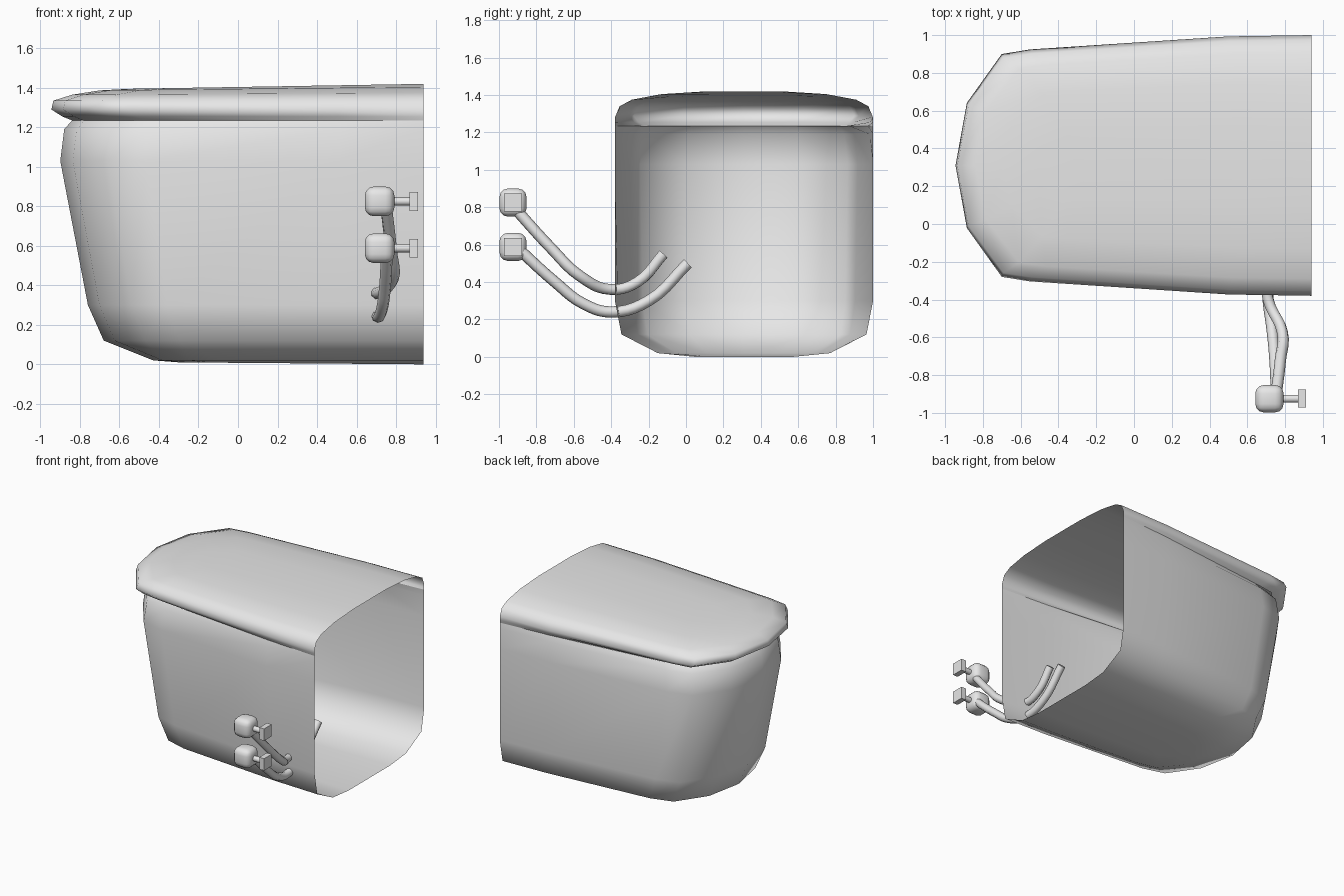
import bpy, bmesh, math
from mathutils import Vector

old = bpy.data.objects.get("Cube")
if old:
    bpy.data.objects.remove(old, do_unlink=True)

OPEN_X, MID_Y, LENGTH = 0.94, 0.31, 1.885

grey = bpy.data.materials.new("light_grey")
grey.use_nodes = True
grey.diffuse_color = (0.8, 0.8, 0.8, 1)
grey.node_tree.nodes["Principled BSDF"].inputs["Base Color"].default_value = (0.8, 0.8, 0.8, 1)


def finish(name, bm, angle=60):
    bmesh.ops.recalc_face_normals(bm, faces=bm.faces)
    mesh = bpy.data.meshes.new(name)
    bm.to_mesh(mesh)
    bm.free()
    mesh.materials.append(grey)
    ob = bpy.data.objects.new(name, mesh)
    bpy.context.collection.objects.link(ob)
    bpy.ops.object.select_all(action='DESELECT')
    ob.select_set(True)
    bpy.context.view_layer.objects.active = ob
    bpy.ops.object.shade_smooth_by_angle(angle=math.radians(angle))
    return ob


def ring(bm, outline, z, tip_x, open_w, end_w, drop):
    """U-shaped row of vertices, open at the +x end."""
    def point(x, f, side):
        t = (OPEN_X - x) / LENGTH
        px = OPEN_X - t * (OPEN_X - tip_x)
        w = f * (open_w + (end_w - open_w) * min(1, t * 1.3))
        return bm.verts.new((px, MID_Y + side * w, z - drop * t))
    front = [point(x, f, -1) for x, f in outline[:-1]]
    back = [point(x, f, 1) for x, f in outline[:-1]]
    return front + [point(*outline[-1], 1)] + back[::-1]


def shell(name, outline, rows):
    """Loft the rows and close the last one with strips across its width."""
    bm = bmesh.new()
    rings = [ring(bm, outline, *r) for r in rows]
    for a, b in zip(rings, rings[1:]):
        for i in range(len(a) - 1):
            bm.faces.new((a[i], a[i + 1], b[i + 1], b[i]))
    last = rings[-1]
    n = len(last)
    for i in range(n // 2 - 1):
        bm.faces.new((last[i], last[i + 1], last[n - 2 - i], last[n - 1 - i]))
    m = n // 2
    bm.faces.new((last[m - 1], last[m], last[m + 1]))
    return finish(name, bm, 80)


# Tank: rounded U-shaped walls narrowing to a chamfered base
tank_outline = [(0.94, 1), (0.5, 0.99), (-0.5, 0.9), (-0.7, 0.82), (-0.88, 0.46), (-0.945, 0)]
shell("tank", tank_outline, [
    (1.235, -0.84, 0.69, 0.62, 0),
    (1.19, -0.88, 0.69, 0.655, 0),
    (1.03, -0.9, 0.69, 0.675, 0),
    (0.3, -0.76, 0.69, 0.66, 0),
    (0.12, -0.68, 0.655, 0.63, 0),
    (0.02, -0.43, 0.46, 0.44, 0),
    (0.0, -0.3, 0.26, 0.25, -0.01),
])

# Lid: overhanging rim with a gently domed top
lid_outline = [(0.94, 1), (0.5, 0.99), (-0.55, 0.89), (-0.7, 0.855), (-0.885, 0.48), (-0.945, 0)]
shell("lid", lid_outline, [
    (1.235, -0.84, 0.69, 0.62, 0),
    (1.255, -0.89, 0.69, 0.66, 0),
    (1.28, -0.945, 0.69, 0.69, -0.01),
    (1.34, -0.935, 0.665, 0.665, 0.005),
    (1.375, -0.84, 0.6, 0.6, 0.01),
    (1.405, -0.7, 0.44, 0.44, 0.018),
    (1.42, -0.55, 0.2, 0.2, 0.025),
])


def pipe(name, points, radius=0.03):
    """Round tube swept along a smooth path."""
    cu = bpy.data.curves.new(name, 'CURVE')
    cu.dimensions = '3D'
    cu.bevel_depth = radius
    cu.bevel_resolution = 2
    cu.use_fill_caps = True
    cu.resolution_u = 5
    sp = cu.splines.new('BEZIER')
    sp.bezier_points.add(len(points) - 1)
    for bp, co in zip(sp.bezier_points, points):
        bp.co = co
        bp.handle_left_type = bp.handle_right_type = 'AUTO'
    cu.materials.append(grey)
    ob = bpy.data.objects.new(name, cu)
    bpy.context.collection.objects.link(ob)


# Pipes curving from the valves into the tank
pipe("upper_pipe", [(0.75, -0.92, 0.8), (0.775, -0.72, 0.58), (0.785, -0.57, 0.435),
                    (0.71, -0.4, 0.36), (0.7, -0.26, 0.4), (0.7, -0.12, 0.55)])
pipe("lower_pipe", [(0.755, -0.92, 0.6), (0.745, -0.7, 0.4), (0.73, -0.55, 0.285),
                    (0.71, -0.4, 0.24), (0.7, -0.2, 0.3), (0.7, 0.01, 0.5)])


def box(bm, centre, size):
    verts = bmesh.ops.create_cube(bm, size=1)["verts"]
    for v in verts:
        v.co = Vector(centre) + Vector(a * b for a, b in zip(v.co, size))


# Valves: rounded block, short stem and square handle plate
for label, z in (("upper", 0.825), ("lower", 0.588)):
    bm = bmesh.new()
    box(bm, (0.717, -0.925, z), (0.15, 0.145, 0.15))
    bmesh.ops.bevel(bm, geom=bm.edges[:], offset=0.045, segments=3, profile=0.5, affect='EDGES')
    finish(label + "_valve", bm)

    bm = bmesh.new()
    stem = bmesh.ops.create_cone(bm, cap_ends=True, segments=12, radius1=0.021, radius2=0.021, depth=0.11)
    for v in stem["verts"]:
        v.co = Vector((0.83 + v.co.z, -0.925 + v.co.x, z + v.co.y))
    finish(label + "_stem", bm)

    bm = bmesh.new()
    box(bm, (0.89, -0.925, z), (0.042, 0.095, 0.095))
    finish(label + "_handle", bm, 30)
